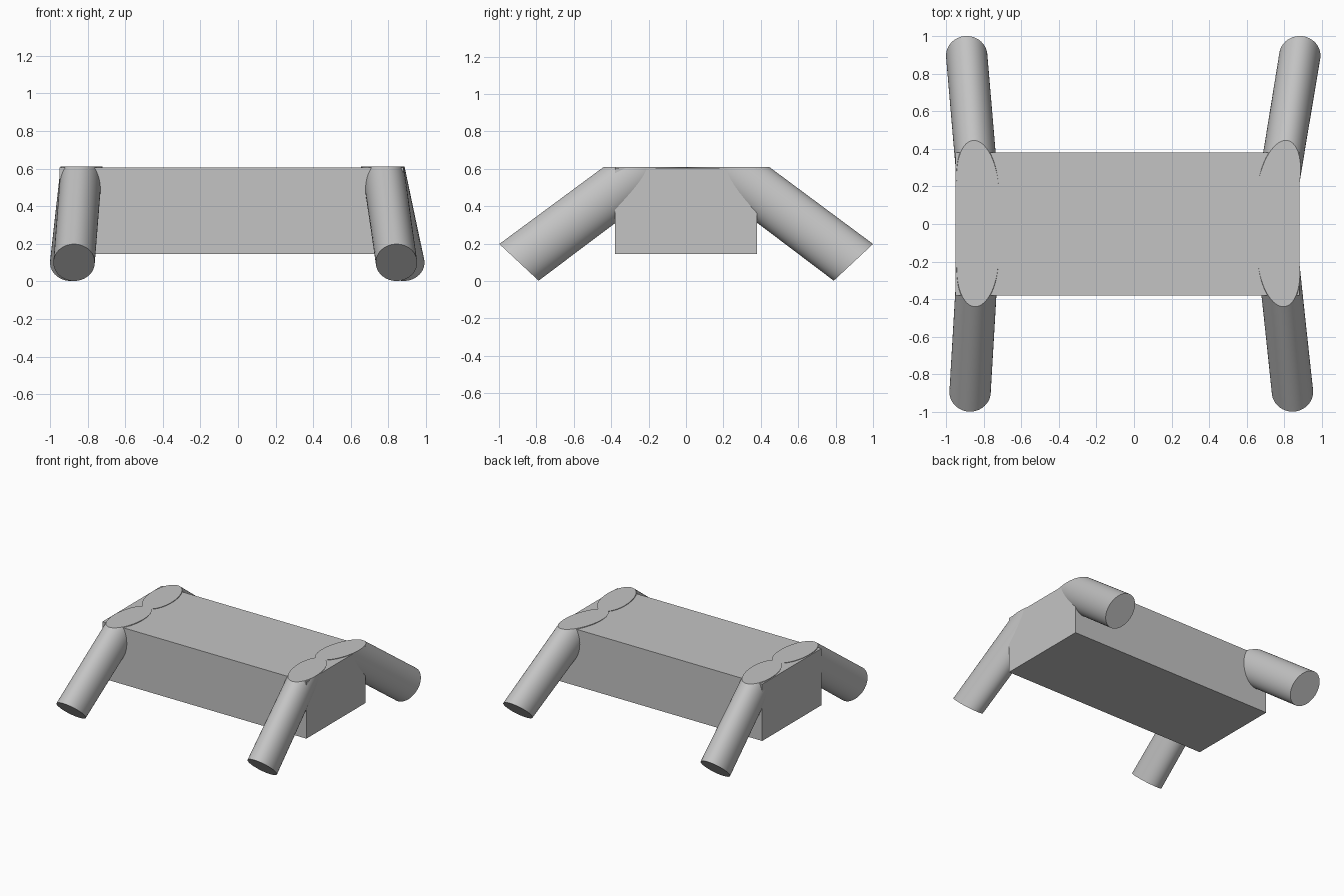
import bpy
import bmesh
import math
from mathutils import Vector

cube = bpy.data.objects.get("Cube")
if cube:
    bpy.data.objects.remove(cube, do_unlink=True)

grey = bpy.data.materials.new("light_grey")
grey.use_nodes = True
grey.diffuse_color = (0.55, 0.55, 0.55, 1)
grey.node_tree.nodes["Principled BSDF"].inputs["Base Color"].default_value = grey.diffuse_color


def add_object(name, bm):
    bmesh.ops.recalc_face_normals(bm, faces=bm.faces)
    mesh = bpy.data.meshes.new(name)
    bm.to_mesh(mesh)
    bm.free()
    mesh.materials.append(grey)
    obj = bpy.data.objects.new(name, mesh)
    bpy.context.collection.objects.link(obj)
    return obj


def ellipse(bm, centre, u, v, sides=64):
    """Ring of vertices around centre, spanned by half axes u and v."""
    angles = [math.tau * i / sides for i in range(sides)]
    return [bm.verts.new(centre + u * math.cos(a) + v * math.sin(a)) for a in angles]


def add_leg(name, top, foot):
    """Slanted round leg with a level top and a tilted foot."""
    top, foot = Vector(top), Vector(foot)
    side = math.copysign(1, foot.y)
    slope = (foot.x - top.x) / (foot.y - top.y)
    u = Vector((0.11, 0, 0))
    bm = bmesh.new()
    upper = ellipse(bm, top, u, Vector((slope, 1, 0)) * side * 0.23)
    lower = ellipse(bm, foot, u, Vector((0, side * 0.105, 0.098)))
    bm.faces.new(upper)
    bm.faces.new(lower)
    for i in range(len(upper)):
        j = (i + 1) % len(upper)
        bm.faces.new((upper[i], upper[j], lower[j], lower[i]))
    obj = add_object(name, bm)
    bpy.ops.object.select_all(action="DESELECT")
    obj.select_set(True)
    bpy.context.view_layer.objects.active = obj
    bpy.ops.object.shade_smooth_by_angle(angle=math.radians(30))


# Body block
bm = bmesh.new()
bmesh.ops.create_cube(bm, size=1)
bmesh.ops.scale(bm, vec=(1.83, 0.76, 0.46), verts=bm.verts)
bmesh.ops.translate(bm, vec=(-0.035, 0, 0.375), verts=bm.verts)
add_object("body", bm)

# Four splayed legs
add_leg("front_right_leg", (-0.832, -0.21, 0.61), (-0.872, -0.893, 0.1))
add_leg("front_left_leg", (0.77, -0.21, 0.61), (0.843, -0.893, 0.1))
add_leg("back_right_leg", (-0.832, 0.215, 0.61), (-0.89, 0.895, 0.1))
add_leg("back_left_leg", (0.77, 0.215, 0.61), (0.882, 0.895, 0.1))
